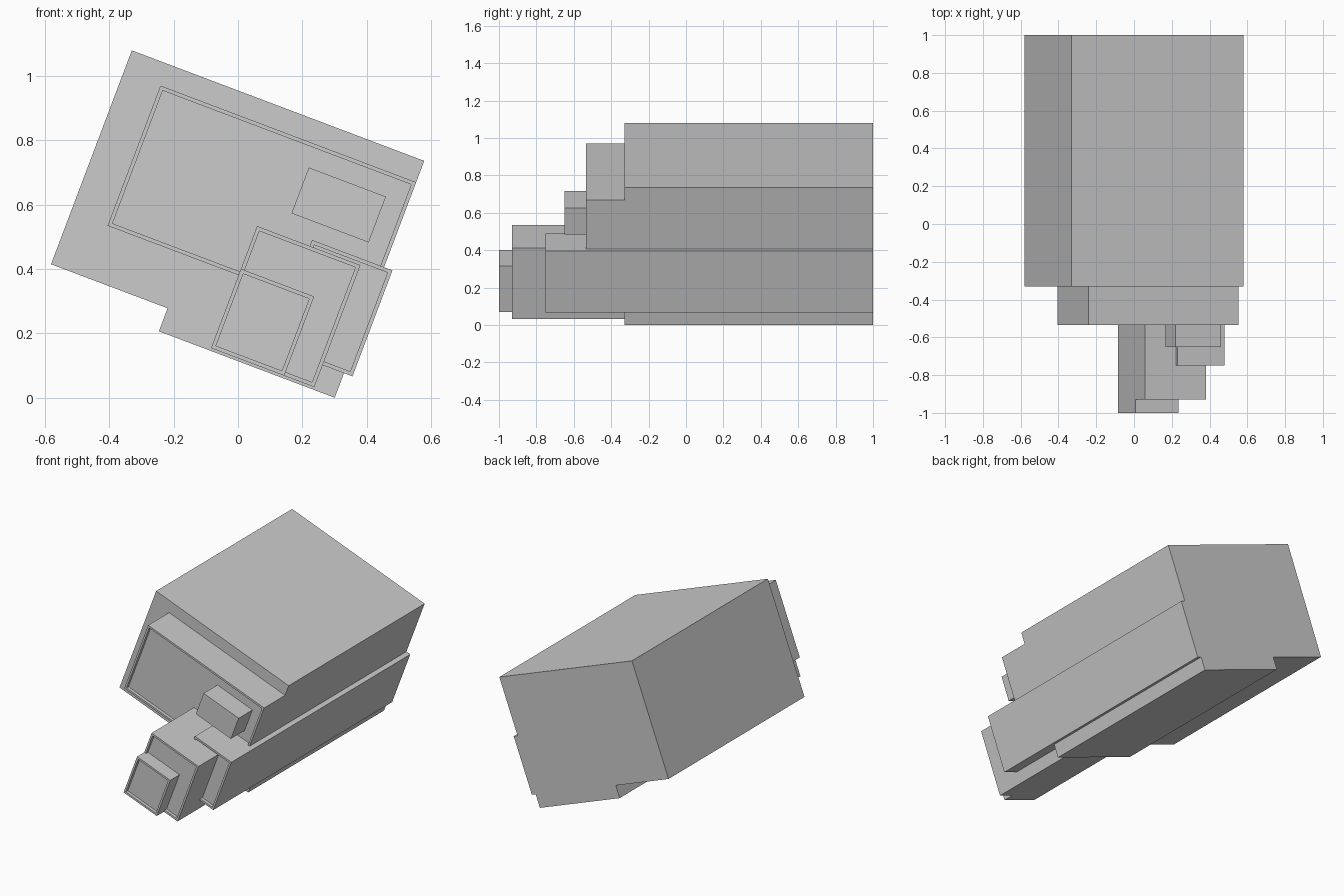
import bpy, bmesh, math
from mathutils import Matrix

if "Cube" in bpy.data.objects:
    bpy.data.objects.remove(bpy.data.objects["Cube"])

TILT = Matrix.Rotation(math.radians(20.7), 4, 'Y')   # whole model leans about the y axis
RIM, RECESS = 0.017, 0.02


def block(name, profile, y0, y1, framed=False):
    """Extrude an (x, z) profile from y0 to y1; framed sinks a panel into the front."""
    bm = bmesh.new()
    front = bm.faces.new([bm.verts.new((x, y0, z)) for x, z in profile])
    ext = bmesh.ops.extrude_face_region(bm, geom=[front], use_keep_orig=True)
    for g in ext["geom"]:
        if isinstance(g, bmesh.types.BMVert):
            g.co.y = y1
    bmesh.ops.recalc_face_normals(bm, faces=bm.faces[:])
    if framed:
        face = min(bm.faces, key=lambda f: f.calc_center_median().y)
        bmesh.ops.inset_region(bm, faces=[face], thickness=RIM)
        bmesh.ops.inset_region(bm, faces=[face], thickness=0, depth=-RECESS)
    bm.transform(TILT)
    mesh = bpy.data.meshes.new(name)
    bm.to_mesh(mesh)
    bm.free()
    obj = bpy.data.objects.new(name, mesh)
    bpy.context.collection.objects.link(obj)
    return obj


def rect(x0, x1, z0, z1):
    return [(x0, z0), (x1, z0), (x1, z1), (x0, z1)]


# Main body with the step along its underside
block("main_body", [(-0.303, 0.1065), (0.281, 0.1065), (0.281, 0.893),
                    (-0.69, 0.893), (-0.69, 0.183), (-0.303, 0.183)], -0.33, 1.0)

# Framed blocks stepping out of the front
block("upper_front_block", rect(-0.568, 0.281, 0.357, 0.822), -0.535, -0.33, True)
block("side_block", rect(0.042, 0.309, 0.188, 0.54), -0.75, 1.0, True)
block("lower_front_block", rect(-0.133, 0.21, 0.115, 0.52), -0.93, -0.33, True)
block("nose_block", rect(-0.133, 0.11, 0.115, 0.378), -1.0, -0.93 + RECESS, True)

# Plain block on the upper panel
block("small_block", rect(-0.047, 0.209, 0.595, 0.747), -0.65, -0.535 + RECESS)
